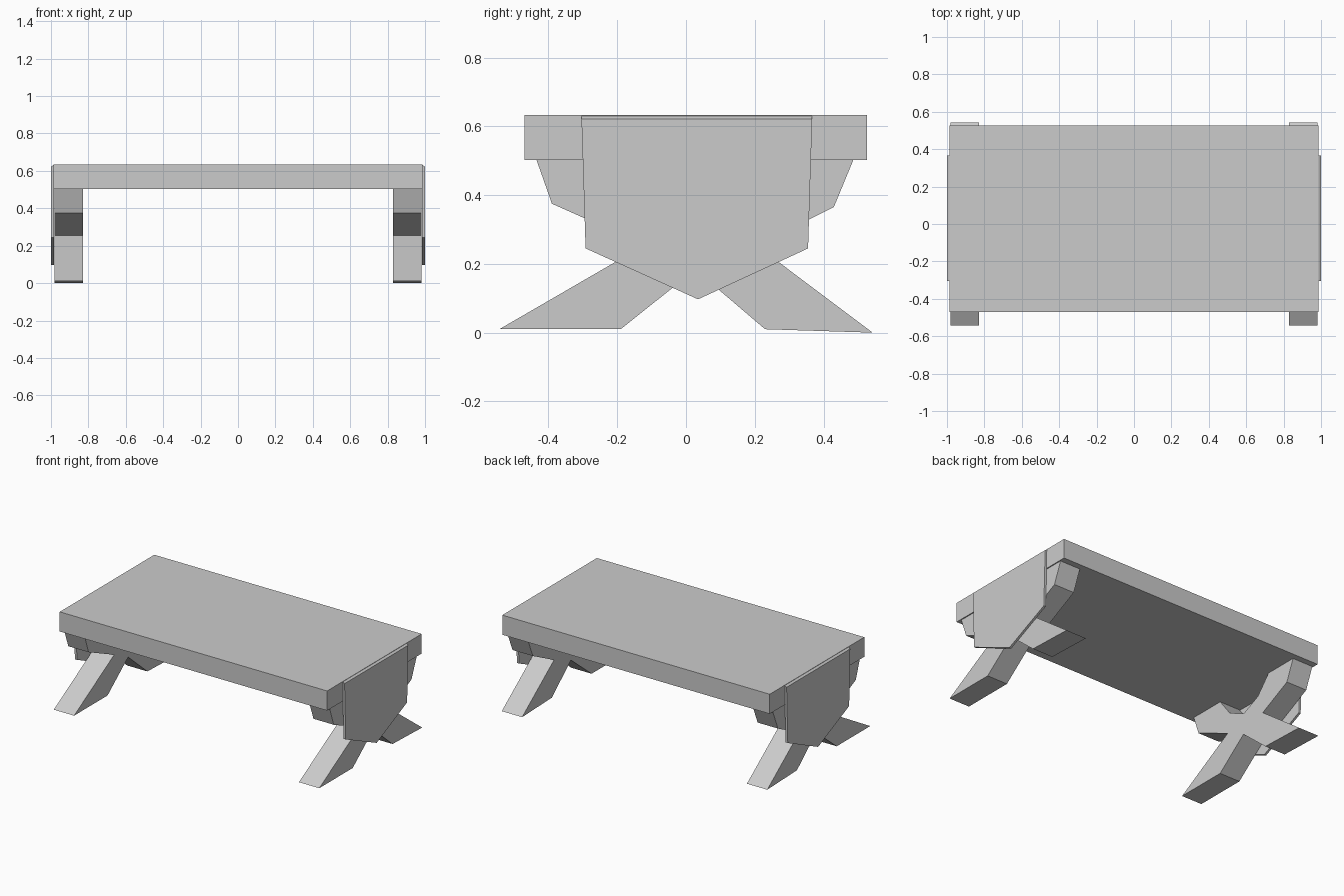
import bpy, bmesh

if "Cube" in bpy.data.objects:
    bpy.data.objects.remove(bpy.data.objects["Cube"])


def prism(name, profile, x0, x1, outer_profile=None):
    """Loft a (y, z) profile from x0 to x1."""
    bm = bmesh.new()
    a = [bm.verts.new((x0, y, z)) for y, z in profile]
    b = [bm.verts.new((x1, y, z)) for y, z in (outer_profile or profile)]
    bm.faces.new(a)
    bm.faces.new(b)
    for i in range(len(a)):
        j = (i + 1) % len(a)
        bm.faces.new((a[i], a[j], b[j], b[i]))
    bmesh.ops.recalc_face_normals(bm, faces=bm.faces)
    mesh = bpy.data.meshes.new(name)
    bm.to_mesh(mesh)
    bm.free()
    obj = bpy.data.objects.new(name, mesh)
    bpy.context.collection.objects.link(obj)
    return obj


# Thick table top
prism("table_top", [(-0.47, 0.502), (0.527, 0.502), (0.527, 0.633), (-0.47, 0.633)],
      -0.987, 0.987)

# Crossed trestle leg outline, counter-clockwise from the front foot
leg = [(-0.543, 0.01), (-0.19, 0.01), (0.027, 0.183), (0.23, 0.01), (0.543, 0.0),
       (0.206, 0.253), (0.43, 0.365), (0.487, 0.503), (0.26, 0.503), (0.16, 0.385),
       (0.03, 0.325), (-0.10, 0.385), (-0.19, 0.503), (-0.435, 0.503),
       (-0.39, 0.375), (-0.12, 0.255)]

# End panel outline; its top edge slopes slightly outward
panel = [(-0.292, 0.245), (0.035, 0.097), (0.355, 0.245)]
panel_inner = panel + [(0.367, 0.632), (-0.304, 0.632)]
panel_outer = panel + [(0.367, 0.622), (-0.304, 0.622)]

# Both ends
for side, s in (("left", -1), ("right", 1)):
    prism(f"{side}_trestle_leg", leg, s * 0.83, s * 0.98)
    prism(f"{side}_end_panel", panel_inner, s * 0.985, s * 1.0, panel_outer)
